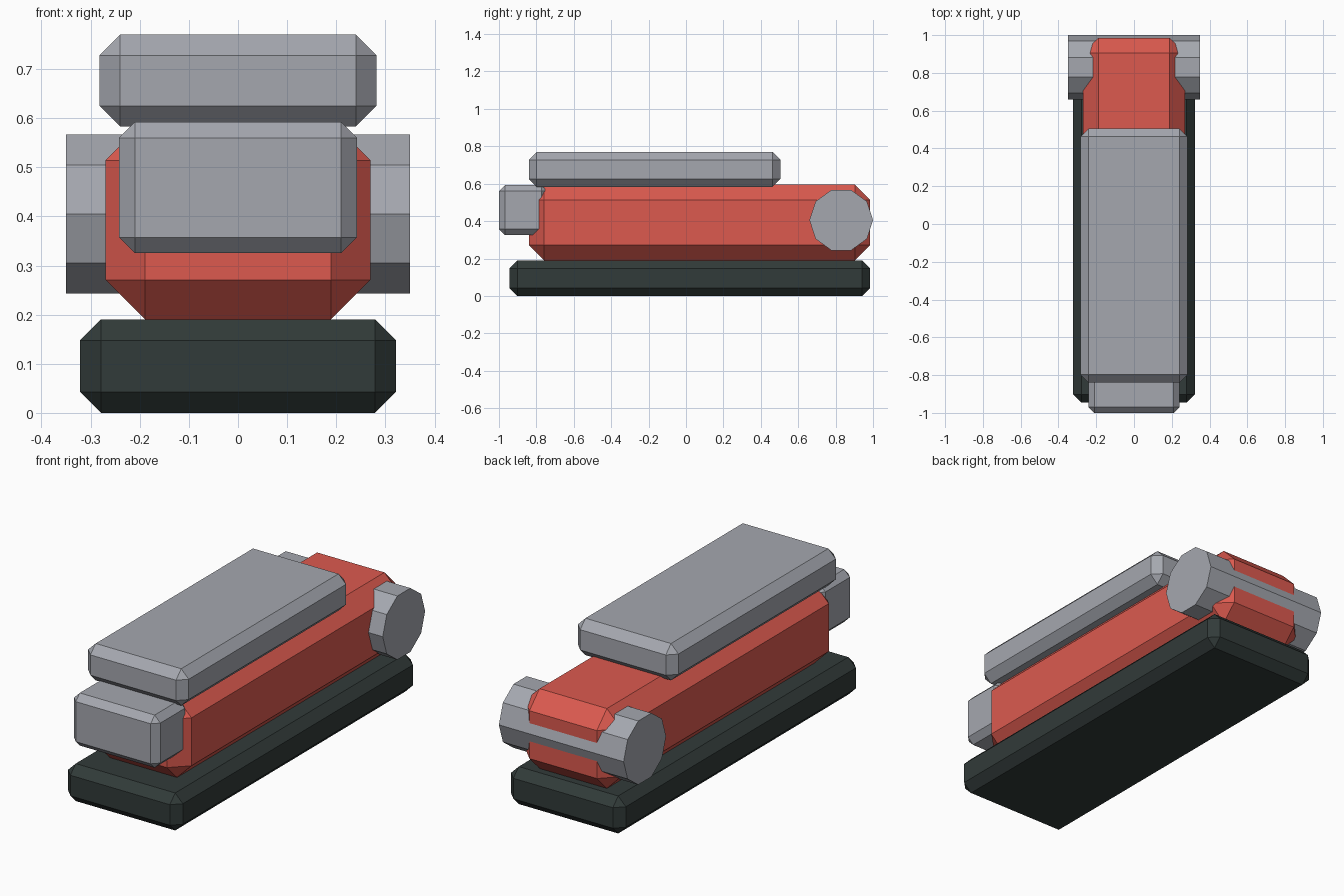
import bpy
import bmesh
from math import radians
from mathutils import Matrix

default_cube = bpy.data.objects.get("Cube")
if default_cube:
    bpy.data.objects.remove(default_cube, do_unlink=True)


def make_material(name, rgb):
    mat = bpy.data.materials.new(name)
    mat.use_nodes = True
    color = (*rgb, 1.0)
    mat.diffuse_color = color
    mat.node_tree.nodes["Principled BSDF"].inputs["Base Color"].default_value = color
    return mat


def add_object(name, bm, mat):
    mesh = bpy.data.meshes.new(name)
    bm.to_mesh(mesh)
    bm.free()
    mesh.materials.append(mat)
    obj = bpy.data.objects.new(name, mesh)
    bpy.context.collection.objects.link(obj)
    return obj


def chamfered_box(name, half_width, y_range, z_range, chamfer, mat):
    """Box centred on x, with every edge cut by one flat chamfer."""
    (y0, y1), (z0, z1) = y_range, z_range
    bm = bmesh.new()
    bmesh.ops.create_cube(bm, size=1)
    bmesh.ops.scale(bm, vec=(2 * half_width, y1 - y0, z1 - z0), verts=bm.verts)
    bmesh.ops.translate(bm, vec=(0, (y0 + y1) / 2, (z0 + z1) / 2), verts=bm.verts)
    bmesh.ops.bevel(bm, geom=bm.edges[:], offset=chamfer, offset_type='OFFSET',
                    segments=1, affect='EDGES', profile=0.5)
    return add_object(name, bm, mat)


def cross_cylinder(name, radius, length, y, z, sides, mat):
    """Low-poly cylinder lying along x, with corners pointing to the front and back."""
    bm = bmesh.new()
    bmesh.ops.create_cone(bm, cap_ends=True, segments=sides, radius1=radius,
                          radius2=radius, depth=length)
    # Cone corners start on the y axis; turning about y keeps them there
    turn = Matrix.Rotation(radians(90), 4, 'Y')
    bmesh.ops.transform(bm, matrix=Matrix.Translation((0, y, z)) @ turn, verts=bm.verts)
    return add_object(name, bm, mat)


grey = make_material("steel grey", (0.376, 0.39, 0.43))
red = make_material("red", (0.716, 0.102, 0.078))
dark = make_material("dark slate", (0.031, 0.043, 0.041))

# Stacked body parts
chamfered_box("base", 0.322, (-0.945, 0.985), (0, 0.19), 0.043, dark)
chamfered_box("body", 0.27, (-0.84, 0.985), (0.19, 0.595), 0.081, red)
chamfered_box("top_plate", 0.282, (-0.84, 0.505), (0.583, 0.77), 0.042, grey)
chamfered_box("front_block", 0.242, (-1.0, -0.74), (0.325, 0.592), 0.032, grey)

# Rear hinge
cross_cylinder("hinge_pin", 0.17, 0.7, 0.83, 0.405, 10, grey)
